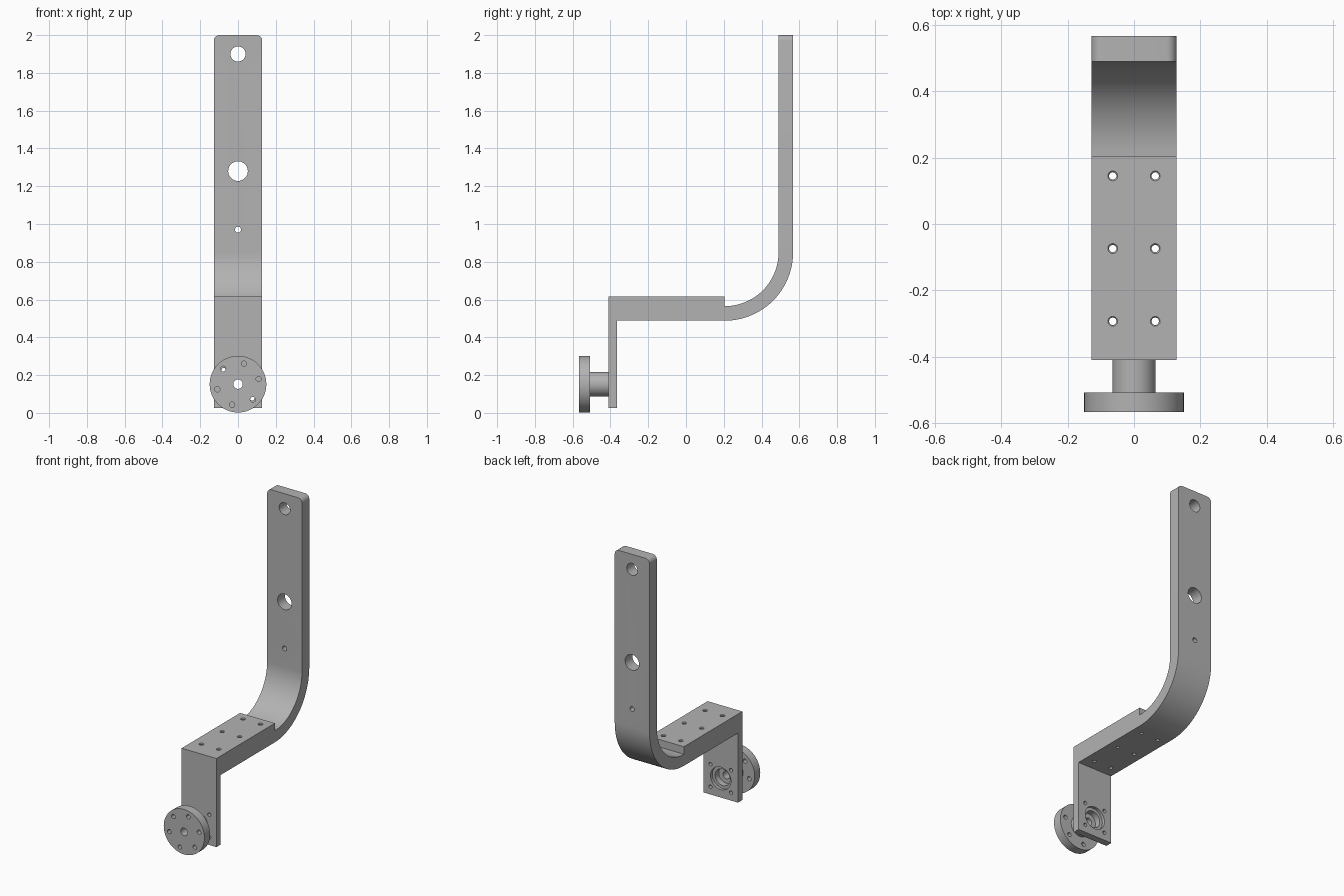
import bpy, bmesh, math
from mathutils import Matrix, Vector

if "Cube" in bpy.data.objects:
    bpy.data.objects.remove(bpy.data.objects["Cube"])

grey = bpy.data.materials.new("grey_metal")
grey.diffuse_color = (0.45, 0.45, 0.45, 1)
grey.use_nodes = True
grey.node_tree.nodes["Principled BSDF"].inputs["Base Color"].default_value = grey.diffuse_color
W = 0.128          # half width of the bracket
HUB_Z = 0.152      # height of the hub axis


def new_object(name, bm):
    bmesh.ops.recalc_face_normals(bm, faces=bm.faces[:])
    mesh = bpy.data.meshes.new(name)
    bm.to_mesh(mesh)
    bm.free()
    mesh.materials.append(grey)
    ob = bpy.data.objects.new(name, mesh)
    bpy.context.collection.objects.link(ob)
    return ob


def lathe(bm, profile, matrix, sides=48, ring=False):
    """Revolve (radius, height) points about local z; ring closes the profile."""
    loops = []
    for r, h in profile:
        loops.append([bm.verts.new(matrix @ Vector((r * math.cos(a), r * math.sin(a), h)))
                      for a in (2 * math.pi * i / sides for i in range(sides))])
    pairs = list(zip(loops, loops[1:]))
    if ring:
        pairs.append((loops[-1], loops[0]))
    else:
        bm.faces.new(loops[0])
        bm.faces.new(loops[-1])
    for a, b in pairs:
        for i in range(sides):
            j = (i + 1) % sides
            bm.faces.new((a[i], a[j], b[j], b[i]))


def along_y(x, z):
    """Local z becomes world y."""
    return Matrix.Translation((x, 0, z)) @ Matrix.Rotation(-math.pi / 2, 4, 'X')


def cut(ob, bm):
    cutter = new_object(ob.name + "_cutter", bm)
    mod = ob.modifiers.new("holes", 'BOOLEAN')
    mod.operation, mod.solver, mod.object = 'DIFFERENCE', 'EXACT', cutter
    bpy.context.view_layer.objects.active = ob
    bpy.ops.object.modifier_apply(modifier=mod.name)
    bpy.data.objects.remove(cutter)


def smooth(ob):
    bpy.ops.object.select_all(action='DESELECT')
    ob.select_set(True)
    bpy.context.view_layer.objects.active = ob
    bpy.ops.object.shade_smooth_by_angle(angle=math.radians(30))


# Bracket: side profile (y, z) of plate, block, bend and upright arm
def arc(radius, start, end, n=24):
    return [(0.205 + radius * math.cos(math.radians(start + (end - start) * i / n)),
             0.85 + radius * math.sin(math.radians(start + (end - start) * i / n)))
            for i in range(n + 1)]


profile = ([(-0.41, 0.025), (-0.365, 0.025), (-0.365, 0.488)] + arc(0.362, -90, 0)
           + [(0.567, 2.0), (0.49, 2.0)] + arc(0.285, 0, -90)
           + [(0.205, 0.615), (-0.41, 0.615)])
bm = bmesh.new()
face = bm.faces.new([bm.verts.new((-W, y, z)) for y, z in profile])
ext = bmesh.ops.extrude_face_region(bm, geom=[face])
bmesh.ops.translate(bm, vec=(2 * W, 0, 0),
                    verts=[v for v in ext["geom"] if isinstance(v, bmesh.types.BMVert)])
# rounded top corners
corners = [e for e in bm.edges if all(v.co.z > 1.99 for v in e.verts)
           and abs(e.verts[0].co.x - e.verts[1].co.x) < 1e-4]
bmesh.ops.bevel(bm, geom=corners, offset=0.03, segments=6, profile=0.5, affect='EDGES')
bracket = new_object("bracket", bm)

# Bracket holes
bm = bmesh.new()
for z, r in ((1.9, 0.04), (1.28, 0.052), (0.97, 0.016)):
    lathe(bm, [(r, 0.4), (r, 0.7)], along_y(0, z), 32)
for sx in (-1, 1):
    for y in (-0.293, -0.074, 0.145):
        lathe(bm, [(0.011, 0.4), (0.011, 0.611), (0.016, 0.616), (0.016, 0.7)],
              Matrix.Translation((sx * 0.064, y, 0)), 20)
    for sz in (-1, 1):
        lathe(bm, [(0.012, -0.45), (0.012, -0.3)],
              along_y(sx * 0.075, HUB_Z + sz * 0.075), 20)
# stepped bearing seat in the plate
lathe(bm, [(0.055, -0.45), (0.055, -0.385), (0.075, -0.385), (0.075, -0.3)], along_y(0, HUB_Z))
cut(bracket, bm)
smooth(bracket)

# Hub: flange and neck with a through bore
bm = bmesh.new()
lathe(bm, [(0.025, -0.567), (0.15, -0.567), (0.15, -0.508), (0.065, -0.508),
           (0.065, -0.41), (0.055, -0.41), (0.055, -0.425), (0.025, -0.425)],
      along_y(0, HUB_Z), 64, ring=True)
hub = new_object("hub", bm)
bm = bmesh.new()
for k in range(6):
    a = math.radians(14 + 60 * k)
    lathe(bm, [(0.014, -0.6), (0.014, -0.45)],
          along_y(0.113 * math.cos(a), HUB_Z + 0.113 * math.sin(a)), 20)
cut(hub, bm)
smooth(hub)
